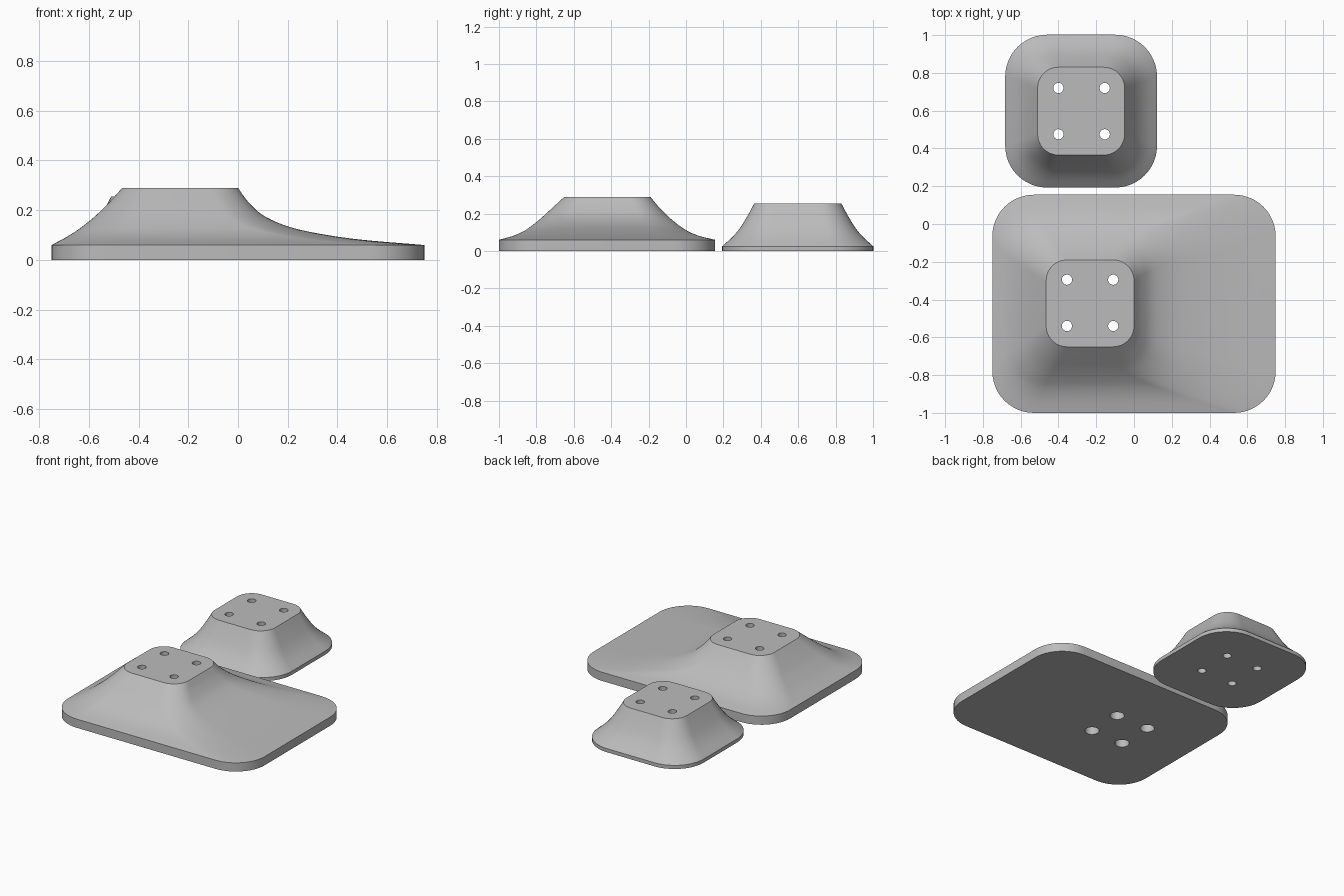
import bpy, bmesh, math
from mathutils import Vector

if "Cube" in bpy.data.objects:
    bpy.data.objects.remove(bpy.data.objects["Cube"])

grey = bpy.data.materials.new("light grey")
grey.diffuse_color = (0.5, 0.5, 0.5, 1)
grey.use_nodes = True
grey.node_tree.nodes["Principled BSDF"].inputs["Base Color"].default_value = grey.diffuse_color


def rounded_ring(x0, x1, y0, y1, r, z, n=12):
    """Rounded rectangle, counter-clockwise."""
    corners = [(x1 - r, y1 - r, 0), (x0 + r, y1 - r, 90),
               (x0 + r, y0 + r, 180), (x1 - r, y0 + r, 270)]
    return [Vector((cx + r * math.cos(math.radians(a + 90 * i / n)),
                    cy + r * math.sin(math.radians(a + 90 * i / n)), z))
            for cx, cy, a in corners for i in range(n + 1)]


def smooth_rows(rows, steps=5):
    """Catmull-Rom interpolation through the section rows."""
    pts = [[2 * a - b for a, b in zip(rows[0], rows[1])]] + rows
    pts += [[2 * a - b for a, b in zip(rows[-1], rows[-2])]]
    out = []
    for k in range(1, len(pts) - 2):
        for s in range(steps):
            t = s / steps
            out.append([0.5 * (2 * b + (c - a) * t + (2 * a - 5 * b + 4 * c - d) * t * t
                               + (3 * b - a - 3 * c + d) * t ** 3)
                        for a, b, c, d in zip(*pts[k - 1:k + 3])])
    return out + [rows[-1]]


def cylinder(bm, x, y, r, z0, z1):
    res = bmesh.ops.create_cone(bm, cap_ends=True, segments=32, radius1=r, radius2=r,
                                depth=z1 - z0)
    bmesh.ops.translate(bm, verts=res["verts"], vec=(x, y, (z0 + z1) / 2))


def drill(obj, holes, r, z0, z1):
    """Cut one group of vertical holes."""
    bm = bmesh.new()
    for x, y in holes:
        cylinder(bm, x, y, r, z0, z1)
    me = bpy.data.meshes.new("hole_cutter")
    bm.to_mesh(me)
    bm.free()
    me.materials.append(grey)
    cutter = bpy.data.objects.new("hole_cutter", me)
    cutter.hide_render = True
    bpy.context.collection.objects.link(cutter)
    mod = obj.modifiers.new("holes", "BOOLEAN")
    mod.operation = "DIFFERENCE"
    mod.solver = "EXACT"
    mod.object = cutter
    bpy.context.view_layer.objects.active = obj
    bpy.ops.object.modifier_apply(modifier=mod.name)
    bpy.data.objects.remove(cutter)


def flared_foot(name, rows, holes, bores):
    """Loft the sections from top to plate, add the plate rim, drill the holes."""
    rings = smooth_rows(rows)
    rings.append(rings[-1][:5] + [0.0])
    bm = bmesh.new()
    loops = [[bm.verts.new(p) for p in rounded_ring(*row)] for row in rings]
    n = len(loops[0])
    for a, b in zip(loops, loops[1:]):
        for i in range(n):
            j = (i + 1) % n
            bm.faces.new((a[i], b[i], b[j], a[j]))
    bm.faces.new(loops[0])
    bm.faces.new(loops[-1][::-1])
    bmesh.ops.recalc_face_normals(bm, faces=bm.faces)
    me = bpy.data.meshes.new(name)
    bm.to_mesh(me)
    bm.free()
    me.materials.append(grey)
    obj = bpy.data.objects.new(name, me)
    bpy.context.collection.objects.link(obj)
    for r, z0, z1 in bores:
        drill(obj, holes, r, z0, z1)
    bpy.ops.object.select_all(action="DESELECT")
    obj.select_set(True)
    bpy.context.view_layer.objects.active = obj
    bpy.ops.object.shade_smooth_by_angle(angle=math.radians(25))


# Large foot with a long sweep to the right: x0, x1, y0, y1, corner radius, z
large = [
    [-0.465, 0.00, -0.65, -0.19, 0.11, 0.29],
    [-0.515, 0.04, -0.71, -0.145, 0.13, 0.235],
    [-0.57, 0.10, -0.77, -0.09, 0.15, 0.18],
    [-0.625, 0.20, -0.825, -0.035, 0.17, 0.135],
    [-0.668, 0.33, -0.87, 0.013, 0.19, 0.105],
    [-0.71, 0.50, -0.925, 0.07, 0.205, 0.081],
    [-0.75, 0.75, -1.00, 0.155, 0.22, 0.06]]
flared_foot("large_foot", large,
            [(x, y) for x in (-0.355, -0.11) for y in (-0.54, -0.295)],
            [(0.027, -0.1, 0.4), (0.045, -0.1, 0.15)])

# Small foot, flared evenly on all sides
small = [[-0.51 - d, -0.05 + d, 0.365 - d, 0.83 + d, 0.11 + 0.65 * d, z]
         for d, z in ((0, 0.255), (0.035, 0.19), (0.075, 0.125), (0.117, 0.075), (0.172, 0.025))]
flared_foot("small_foot", small,
            [(x, y) for x in (-0.40, -0.155) for y in (0.475, 0.72)],
            [(0.027, -0.1, 0.4)])
